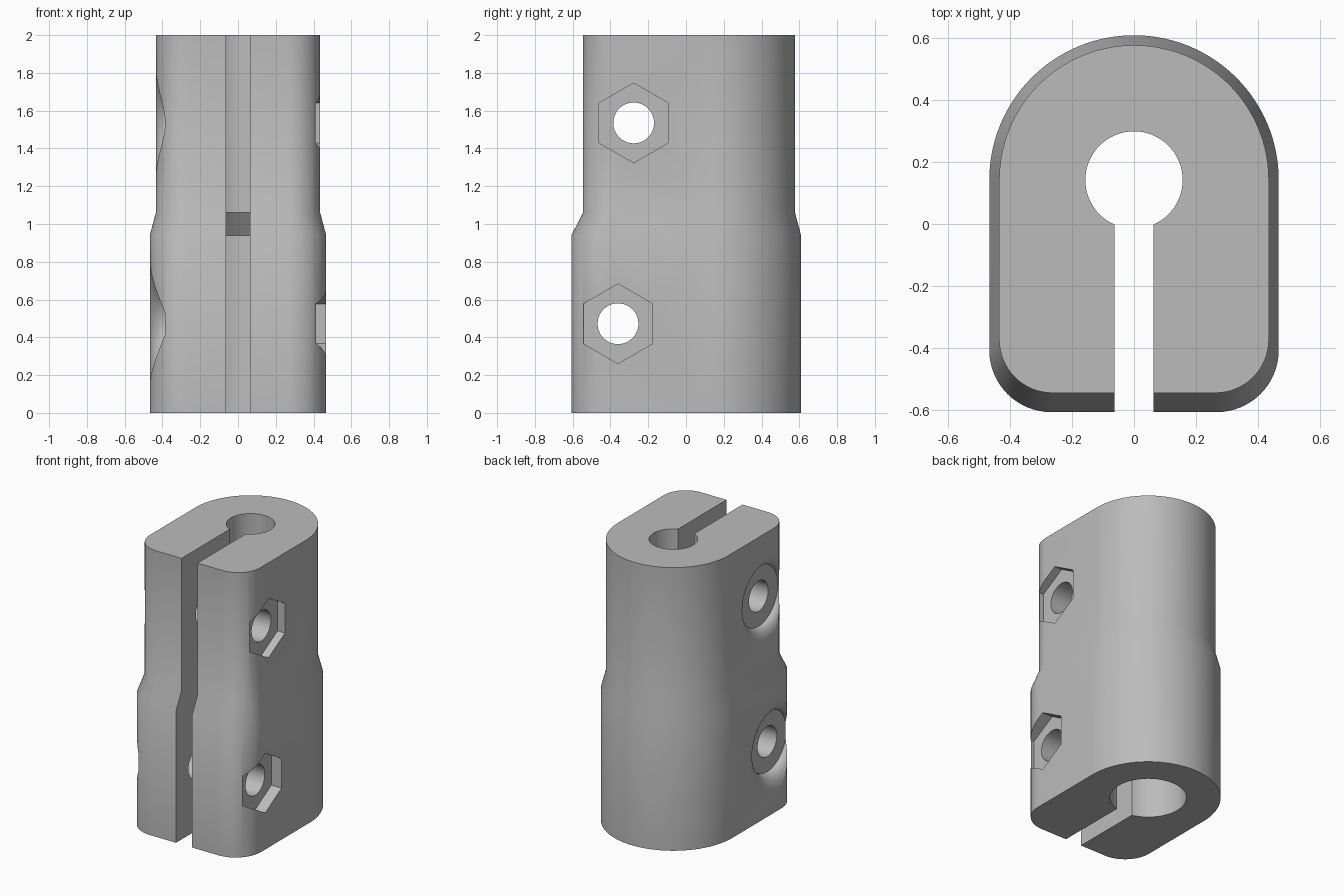
import bpy, bmesh, math
from math import sin, cos, pi

if "Cube" in bpy.data.objects:
    bpy.data.objects.remove(bpy.data.objects["Cube"])

CY = 0.142  # shared centre of the rounded back and the bores


def loft(name, rings):
    """Closed solid skinned through rings of equal point count."""
    bm = bmesh.new()
    vs = [[bm.verts.new(p) for p in r] for r in rings]
    n = len(vs[0])
    for a, b in zip(vs, vs[1:]):
        for i in range(n):
            j = (i + 1) % n
            bm.faces.new((a[i], a[j], b[j], b[i]))
    bm.faces.new(vs[0][::-1])
    bm.faces.new(vs[-1])
    bmesh.ops.recalc_face_normals(bm, faces=bm.faces)
    me = bpy.data.meshes.new(name)
    bm.to_mesh(me)
    bm.free()
    ob = bpy.data.objects.new(name, me)
    bpy.context.collection.objects.link(ob)
    return ob


def outline(half, front, corner, z):
    """Round-backed outline with rounded front corners."""
    pts = [(half * cos(pi * i / 64), CY + half * sin(pi * i / 64), z) for i in range(65)]
    for cx, start in ((-half + corner, pi), (half - corner, 1.5 * pi)):
        for i in range(17):
            a = start + pi / 2 * i / 16
            pts.append((cx + corner * cos(a), front + corner + corner * sin(a), z))
    return pts


def circle_z(r, z, n=64):
    return [(r * cos(2 * pi * i / n), CY + r * sin(2 * pi * i / n), z) for i in range(n)]


def circle_x(x, r, y, z, n):
    return [(x, y + r * sin(2 * pi * i / n), z + r * cos(2 * pi * i / n)) for i in range(n)]


# body: wide lower half tapering to a slimmer upper half
low, high = (0.467, -0.607, 0.2), (0.435, -0.545, 0.172)
body = loft("clamp_body", [outline(*low, 0), outline(*low, 0.94),
                           outline(*high, 1.06), outline(*high, 2)])
cutters = []

# stepped bore and front slot
cutters.append(loft("bore_cutter", [circle_z(0.247, -0.1), circle_z(0.247, 0.94),
                                    circle_z(0.157, 1.06), circle_z(0.157, 2.1)]))
cutters.append(loft("slot_cutter", [[(-0.063, -1, z), (0.063, -1, z), (0.063, CY, z), (-0.063, CY, z)]
                                    for z in (-0.1, 2.1)]))

# bolt holes with hexagonal nut pocket (right) and flared seat (left)
for y, z, half, floor, flare in ((-0.36, 0.472, 0.467, 0.387, 0.35),
                                 (-0.277, 1.535, 0.435, 0.377, 0.315)):
    cutters.append(loft("bolt_cutter", [circle_x(x, 0.108, y, z, 48) for x in (-1, 1)]))
    cutters.append(loft("nut_cutter", [circle_x(x, 0.211, y, z, 6) for x in (floor, 0.6)]))
    rings = []
    for i in range(11):
        t = pi / 2 * i / 10
        rings.append(circle_x(-floor - (half - floor + 0.002) * sin(t),
                              flare - (flare - 0.215) * cos(t), y, z, 64))
    rings.append(circle_x(-0.6, flare, y, z, 64))
    cutters.append(loft("seat_cutter", rings))

# cut everything, then drop the cutters
bpy.context.view_layer.objects.active = body
body.select_set(True)
for c in cutters:
    c.hide_render = True
    m = body.modifiers.new("cut", 'BOOLEAN')
    m.operation = 'DIFFERENCE'
    m.solver = 'EXACT'
    m.object = c
    bpy.ops.object.modifier_apply(modifier=m.name)
for c in cutters:
    bpy.data.objects.remove(c, do_unlink=True)

mat = bpy.data.materials.new("plain_grey")
mat.diffuse_color = (0.5, 0.5, 0.5, 1)
mat.use_nodes = True
mat.node_tree.nodes["Principled BSDF"].inputs["Base Color"].default_value = mat.diffuse_color
body.data.materials.clear()
body.data.materials.append(mat)
for p in body.data.polygons:
    p.material_index = 0
bpy.ops.object.shade_smooth_by_angle(angle=math.radians(30))
